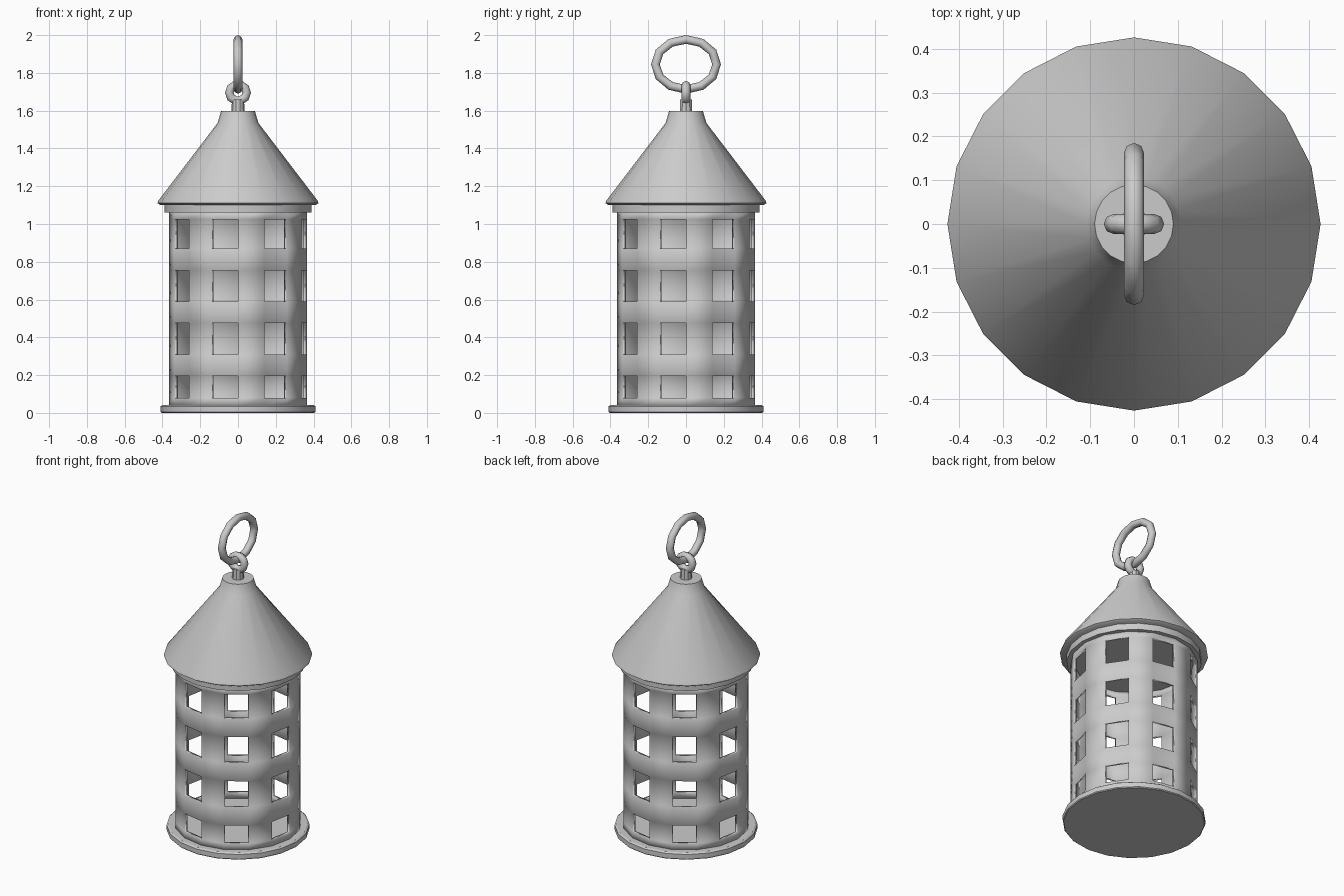
import bpy, bmesh
from math import sin, cos, pi, radians
from mathutils import Vector

if "Cube" in bpy.data.objects:
    bpy.data.objects.remove(bpy.data.objects["Cube"])


def finish(name, bm, angle=35):
    bmesh.ops.recalc_face_normals(bm, faces=bm.faces)
    mesh = bpy.data.meshes.new(name)
    bm.to_mesh(mesh)
    bm.free()
    ob = bpy.data.objects.new(name, mesh)
    bpy.context.collection.objects.link(ob)
    bpy.ops.object.select_all(action='DESELECT')
    ob.select_set(True)
    bpy.context.view_layer.objects.active = ob
    bpy.ops.object.shade_smooth_by_angle(angle=radians(angle))
    return ob


def lathe(name, profile, n=20):
    """Capped solid of revolution from (radius, z) points."""
    bm = bmesh.new()
    rings = [[bm.verts.new((r * cos(2 * pi * i / n), r * sin(2 * pi * i / n), z))
              for i in range(n)] for r, z in profile]
    for a, b in zip(rings, rings[1:]):
        for i in range(n):
            j = (i + 1) % n
            bm.faces.new((a[i], a[j], b[j], b[i]))
    bm.faces.new(rings[0])
    bm.faces.new(rings[-1])
    return finish(name, bm)


def loop_ring(name, axis, centre_z, r_side, r_up, tube, n=12, m=8):
    """Upright elliptical ring lying in the plane of `axis` and z."""
    bm = bmesh.new()
    side, depth = (Vector((1, 0, 0)), Vector((0, 1, 0)))
    if axis == 'y':
        side, depth = depth, side
    rings = []
    for i in range(n):
        a = 2 * pi * i / n
        out = side * cos(a) + Vector((0, 0, sin(a)))
        c = side * r_side * cos(a) + Vector((0, 0, centre_z + r_up * sin(a)))
        rings.append([bm.verts.new(c + tube * (out * cos(2 * pi * k / m) + depth * sin(2 * pi * k / m)))
                      for k in range(m)])
    for i in range(n):
        for k in range(m):
            a, b, l = rings[i], rings[(i + 1) % n], (k + 1) % m
            bm.faces.new((a[k], b[k], b[l], a[l]))
    return finish(name, bm, 60)


# Base plate, top collar and roof
lathe("base_plate", [(0.405, 0), (0.41, 0.005), (0.41, 0.035), (0.40, 0.042)])
lathe("top_collar", [(0.388, 1.06), (0.388, 1.105)])
lathe("roof", [(0.41, 1.10), (0.426, 1.11), (0.423, 1.122), (0.108, 1.535), (0.09, 1.597)])

# Pierced wall: 16 panels, every second one has four openings
levels = [0.03, 0.08, 0.195, 0.31, 0.475, 0.59, 0.755, 0.87, 1.025, 1.07]
bm = bmesh.new()
R, N = 0.365, 16
grid = [[bm.verts.new((R * sin(2 * pi * i / N), -R * cos(2 * pi * i / N), z))
         for i in range(N)] for z in levels]
for row in range(len(levels) - 1):
    for i in range(N):
        if row % 2 == 1 and i % 2 == 1:
            continue
        j = (i + 1) % N
        bm.faces.new((grid[row][i], grid[row][j], grid[row + 1][j], grid[row + 1][i]))
wall = finish("pierced_wall", bm)
solid = wall.modifiers.new("thickness", 'SOLIDIFY')
solid.thickness = 0.02
solid.offset = -1

# Hanger: stem, eyelet and carrying ring
lathe("hanger_stem", [(0.035, 1.59), (0.032, 1.66)], 10)
loop_ring("hanger_eyelet", 'x', 1.695, 0.046, 0.043, 0.023, n=10)
loop_ring("carrying_ring", 'y', 1.845, 0.162, 0.132, 0.023, n=12)
